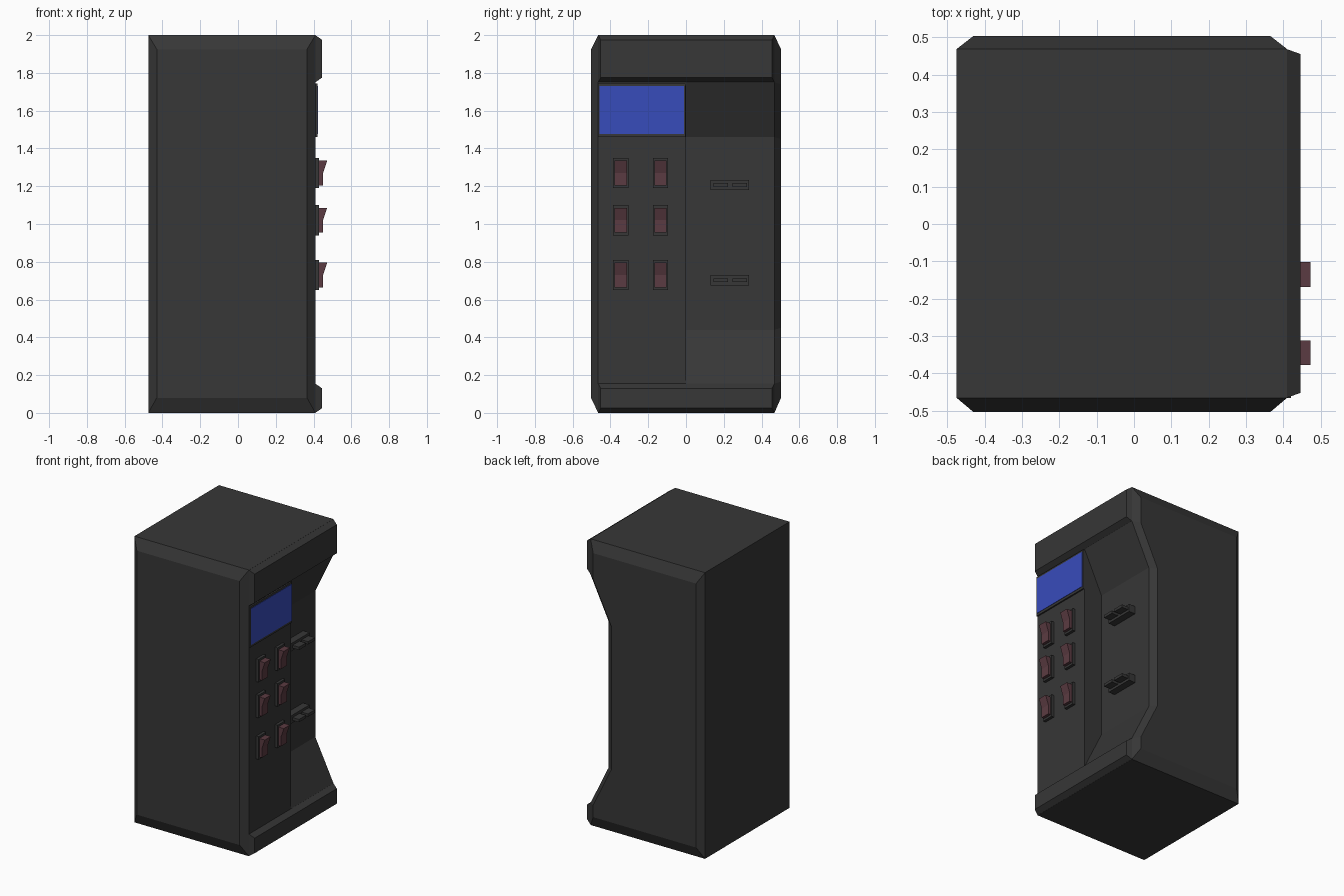
import bpy, bmesh

if "Cube" in bpy.data.objects:
    bpy.data.objects.remove(bpy.data.objects["Cube"])


def material(name, rgb):
    m = bpy.data.materials.new(name)
    m.diffuse_color = (*rgb, 1)
    m.use_nodes = True
    m.node_tree.nodes["Principled BSDF"].inputs["Base Color"].default_value = m.diffuse_color
    return m


CHARCOAL = material("charcoal", (0.038, 0.038, 0.038))
BLUE = material("screen blue", (0.039, 0.072, 0.50))
MAROON = material("switch maroon", (0.105, 0.044, 0.054))


def loft(name, loops, mat):
    """Skin a solid through matching rings of points, capped at both ends."""
    bm = bmesh.new()
    rings = [[bm.verts.new(p) for p in ring] for ring in loops]
    n = len(rings[0])
    for a, b in zip(rings, rings[1:]):
        for i in range(n):
            j = (i + 1) % n
            bm.faces.new((a[i], a[j], b[j], b[i]))
    bm.faces.new(rings[0])
    bm.faces.new(rings[-1])
    bmesh.ops.remove_doubles(bm, verts=bm.verts[:], dist=0.0005)
    bmesh.ops.dissolve_degenerate(bm, edges=bm.edges[:], dist=0.0005)
    bmesh.ops.recalc_face_normals(bm, faces=bm.faces[:])
    me = bpy.data.meshes.new(name)
    bm.to_mesh(me)
    bm.free()
    me.materials.append(mat)
    ob = bpy.data.objects.new(name, me)
    bpy.context.collection.objects.link(ob)
    return ob


def rect(x, y0, y1, z0, z1):
    return [(x, y0, z0), (x, y1, z0), (x, y1, z1), (x, y0, z1)]


def plate(name, x0, x1, y0, y1, z0, z1, mat, taper=0.0):
    """Block standing out from the +x side, optionally tapering outward."""
    t = taper
    return loft(name, [rect(x0, y0, y1, z0, z1),
                       rect(x1, y0 + t, y1 - t, z0 + t, z1 - t)], mat)


# cabinet: full profile on the -y half, recessed profile on the +y half
FRONT, RECESS = 0.41, 0.27


def section(y, depth_x, inset=False):
    d = 0.045 if inset else 0
    zs = [0.08, 0.165, 0.45, 1.45, 1.74, 1.925] if inset else [0, 0.155, 0.44, 1.46, 1.75, 2]
    xs = [FRONT, FRONT, depth_x, depth_x, FRONT, FRONT]
    pts = [(-0.475 + d, y, zs[0])]
    pts += [(x - d, y, z) for x, z in zip(xs, zs)]
    return pts + [(-0.475 + d, y, zs[-1])]


loft("cabinet_body", [section(-0.503, FRONT, True), section(-0.465, FRONT),
                      section(0, FRONT), section(0, RECESS),
                      section(0.468, RECESS), section(0.503, RECESS, True)], CHARCOAL)

# raised bands at top and bottom
for name, z0, z1 in (("top_band", 1.75, 2.0), ("bottom_band", 0.0, 0.155)):
    loft(name, [rect(0.409, -0.465, 0.468, z0, z1),
                rect(0.445, -0.452, 0.455, z0 + 0.025, z1 - 0.025)], CHARCOAL)

# display
plate("screen_frame", 0.409, 0.42, -0.465, -0.003, 1.46, 1.745, CHARCOAL)
plate("screen", 0.419, 0.423, -0.458, -0.01, 1.477, 1.731, BLUE)

# rocker switches
for row, z in enumerate((1.27, 1.02, 0.73)):
    for col, y in enumerate((-0.345, -0.135)):
        tag = f"{row}_{col}"
        plate("switch_base_" + tag, 0.409, 0.43, y - 0.041, y + 0.041,
              z - 0.08, z + 0.08, CHARCOAL)
        side = [(0.425, z - 0.065), (0.45, z - 0.065), (0.45, z), (0.472, z + 0.065),
                (0.425, z + 0.065)]
        loft("switch_rocker_" + tag,
             [[(px, y + s, pz) for px, pz in side] for s in (-0.033, 0.033)], MAROON)

# pronged connectors in the recess
for i, z in enumerate((1.207, 0.702)):
    plate(f"connector_base_{i}", RECESS - 0.002, 0.32, 0.13, 0.333, z - 0.027, z + 0.027, CHARCOAL)
    for j, y in enumerate((0.145, 0.245)):
        plate(f"connector_prong_{i}_{j}", 0.318, 0.37, y, y + 0.077,
              z - 0.01, z + 0.01, CHARCOAL)
